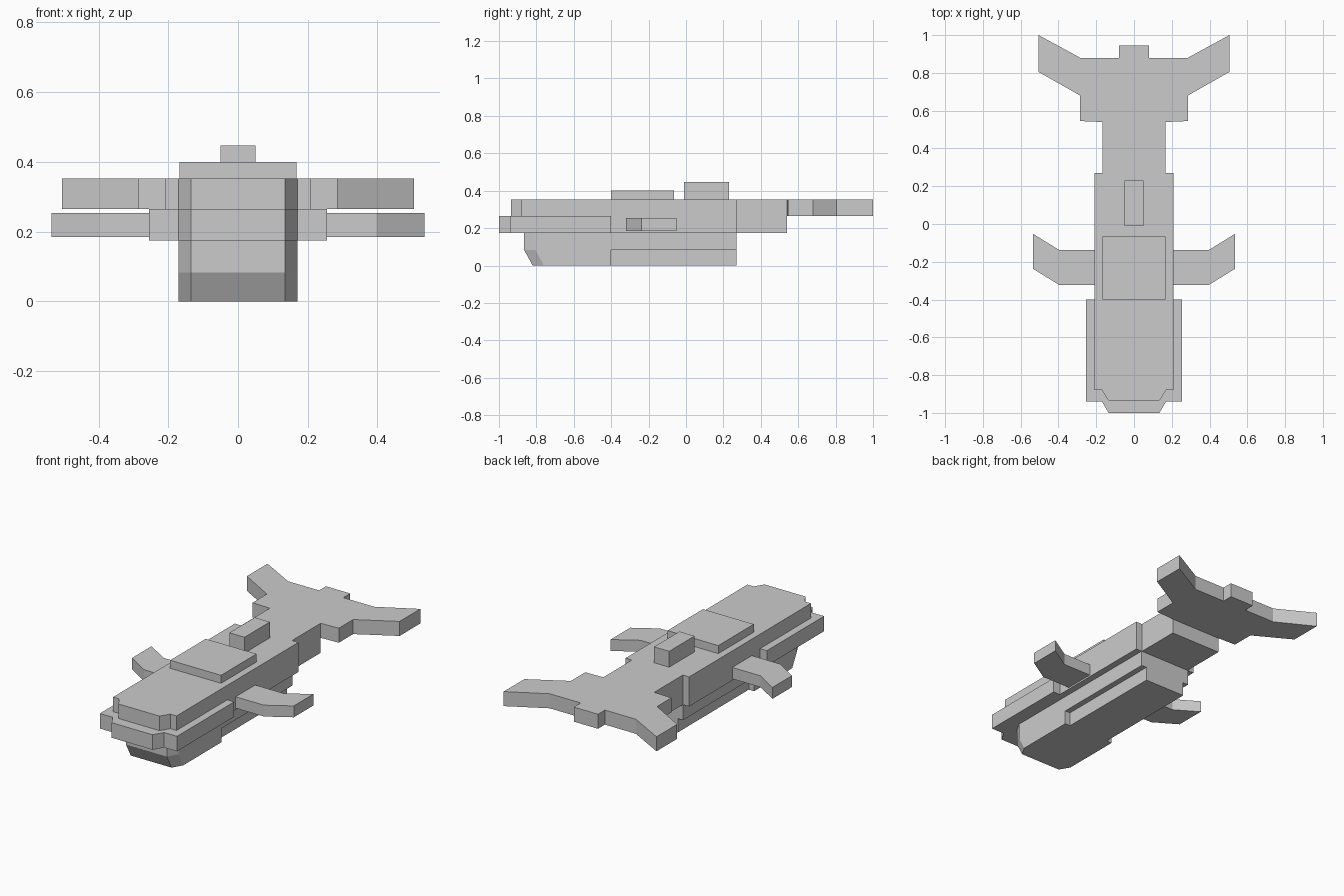
import bpy, bmesh

if "Cube" in bpy.data.objects:
    bpy.data.objects.remove(bpy.data.objects["Cube"])


def slab(name, half, z0, z1, mirrored_outline=True, bottom_shift=None):
    """Extrude an outline from z0 to z1. A half outline (x > 0) is closed by mirroring in x.
    bottom_shift = (y limit, dy) slides bottom points in front of the limit back by dy."""
    pts = list(half)
    if mirrored_outline:
        pts += [(-x, y) for x, y in reversed(half)]
    bm = bmesh.new()
    low = [bm.verts.new((x, y, z0)) for x, y in pts]
    face = bm.faces.new(low)
    top = bmesh.ops.extrude_face_region(bm, geom=[face])
    for v in top["geom"]:
        if isinstance(v, bmesh.types.BMVert):
            v.co.z = z1
    if bottom_shift:
        for v in low:
            if v.co.y < bottom_shift[0]:
                v.co.y += bottom_shift[1]
    bmesh.ops.recalc_face_normals(bm, faces=bm.faces)
    mesh = bpy.data.meshes.new(name)
    bm.to_mesh(mesh)
    bm.free()
    obj = bpy.data.objects.new(name, mesh)
    bpy.context.collection.objects.link(obj)
    return obj


def box(name, x, y0, y1, z0, z1):
    return slab(name, [(x, y0), (x, y1)], z0, z1)


# Upper head and back, with a stepped tapered nose
slab("upper_body", [(0.135, -0.935), (0.17, -0.88), (0.21, -0.88), (0.21, 0.27)], 0.265, 0.352)
# Wide jaw layer protruding at the front
slab("jaw", [(0.135, -1.0), (0.17, -0.94), (0.255, -0.94), (0.255, -0.4)], 0.175, 0.265)
# Flank below the back, behind the jaw
box("middle_body", 0.21, -0.4, 0.27, 0.175, 0.265)

# Belly: full-width upper layer, raked chin below, narrower keel behind the chin
slab("belly_upper", [(0.135, -0.865), (0.17, -0.805), (0.17, 0.27)], 0.083, 0.175)
slab("chin", [(0.135, -0.865), (0.17, -0.805), (0.17, -0.4)], 0.0, 0.083,
     bottom_shift=(-0.6, 0.045))
box("belly_keel", 0.135, -0.4, 0.27, 0.0, 0.083)

# Raised back plate and dorsal fin
box("back_plate", 0.168, -0.4, -0.065, 0.352, 0.4)
box("dorsal_fin", 0.05, -0.01, 0.23, 0.352, 0.447)

# Tail stem and flukes
box("tail_stem", 0.168, 0.27, 0.54, 0.175, 0.352)
slab("tail_flukes", [(0.168, 0.54), (0.285, 0.545), (0.285, 0.68), (0.505, 0.805),
                     (0.505, 1.0), (0.285, 0.88), (0.08, 0.88), (0.08, 0.945)], 0.265, 0.352)

# Pair of side flippers
flipper = [(0.2, -0.322), (0.397, -0.322), (0.535, -0.237), (0.535, -0.052),
           (0.397, -0.137), (0.2, -0.137)]
for side, s in (("right", 1), ("left", -1)):
    slab(side + "_flipper", [(s * x, y) for x, y in flipper], 0.185, 0.253, False)
